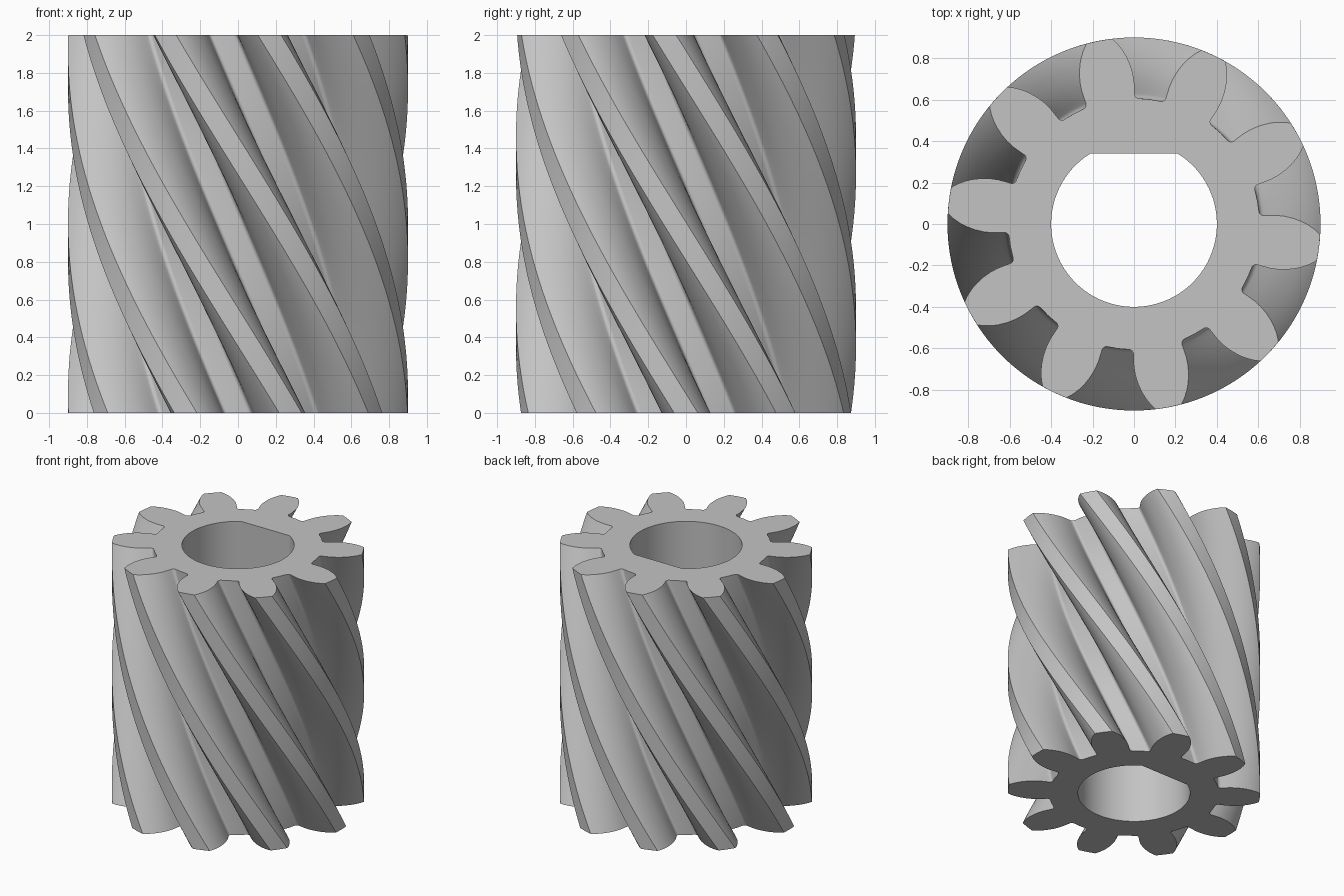
import bpy, bmesh
from math import sin, cos, pi, radians, degrees, asin, sqrt

cube = bpy.data.objects.get("Cube")
if cube:
    bpy.data.objects.remove(cube, do_unlink=True)

TEETH, HEIGHT, LEVELS = 10, 2.0, 64
TWIST = radians(-79.3)
BORE_R, FLAT_Y, BORE_STEPS = 0.4, 0.34, 72
ROOT_R, FILLET_R = 0.606, 0.022

# Half tooth outline as (radius, degrees from tooth centre), tip to gap middle
half = [(0.9, 4.0), (0.885, 4.85), (0.87, 5.65), (0.84, 7.0), (0.81, 8.1),
        (0.77, 9.3), (0.73, 10.2), (0.69, 10.75), (0.65, 10.95)]
fillet_w = degrees(FILLET_R / ROOT_R)
for i in range(7):
    t = i * pi / 12
    half.append((ROOT_R + FILLET_R * (1 - sin(t)), 11 + fillet_w * (1 - cos(t))))

# Whole outline: mirrored half teeth repeated around the axis
tooth = [(r, -a) for r, a in reversed(half)] + [(0.9, 0)] + half
tooth.append((ROOT_R, 180 / TEETH))
outline = [(r, radians(a + k * 360 / TEETH)) for k in range(TEETH) for r, a in tooth]

# D-shaped bore: an arc closed by a flat
corner = asin(FLAT_Y / BORE_R)
sweep = pi + 2 * corner
bore = [(BORE_R, pi - corner + sweep * i / BORE_STEPS) for i in range(BORE_STEPS + 1)]

bm = bmesh.new()


def ring(profile, z, turn=0.0):
    return [bm.verts.new((r * cos(a + turn), r * sin(a + turn), z)) for r, a in profile]


def skin(lower, upper):
    n = len(lower)
    for i in range(n):
        j = (i + 1) % n
        bm.faces.new((lower[i], lower[j], upper[j], upper[i]))


def loop_edges(verts):
    return [bm.edges.get((v, verts[i - 1])) for i, v in enumerate(verts)]


# Helical teeth
outer = [ring(outline, HEIGHT * k / LEVELS, TWIST * k / LEVELS) for k in range(LEVELS + 1)]
for a, b in zip(outer, outer[1:]):
    skin(a, b)

# Straight bore wall
inner = [ring(bore, 0), ring(bore, HEIGHT)]
skin(inner[1], inner[0])

# End faces with the bore left open
for o, i in ((outer[0], inner[0]), (outer[-1], inner[1])):
    bmesh.ops.triangle_fill(bm, use_beauty=True, edges=loop_edges(o) + loop_edges(i))
bmesh.ops.recalc_face_normals(bm, faces=bm.faces[:])

mesh = bpy.data.meshes.new("helical_gear")
bm.to_mesh(mesh)
bm.free()
gear = bpy.data.objects.new("helical_gear", mesh)
bpy.context.collection.objects.link(gear)

# Grey metal
grey = (0.55, 0.55, 0.55, 1)
mat = bpy.data.materials.new("grey_metal")
mat.use_nodes = True
mat.diffuse_color = grey
mat.node_tree.nodes["Principled BSDF"].inputs["Base Color"].default_value = grey
mesh.materials.append(mat)

# Smooth flanks, sharp tips and rims
bpy.ops.object.select_all(action='DESELECT')
gear.select_set(True)
bpy.context.view_layer.objects.active = gear
bpy.ops.object.shade_smooth_by_angle(angle=radians(30))
